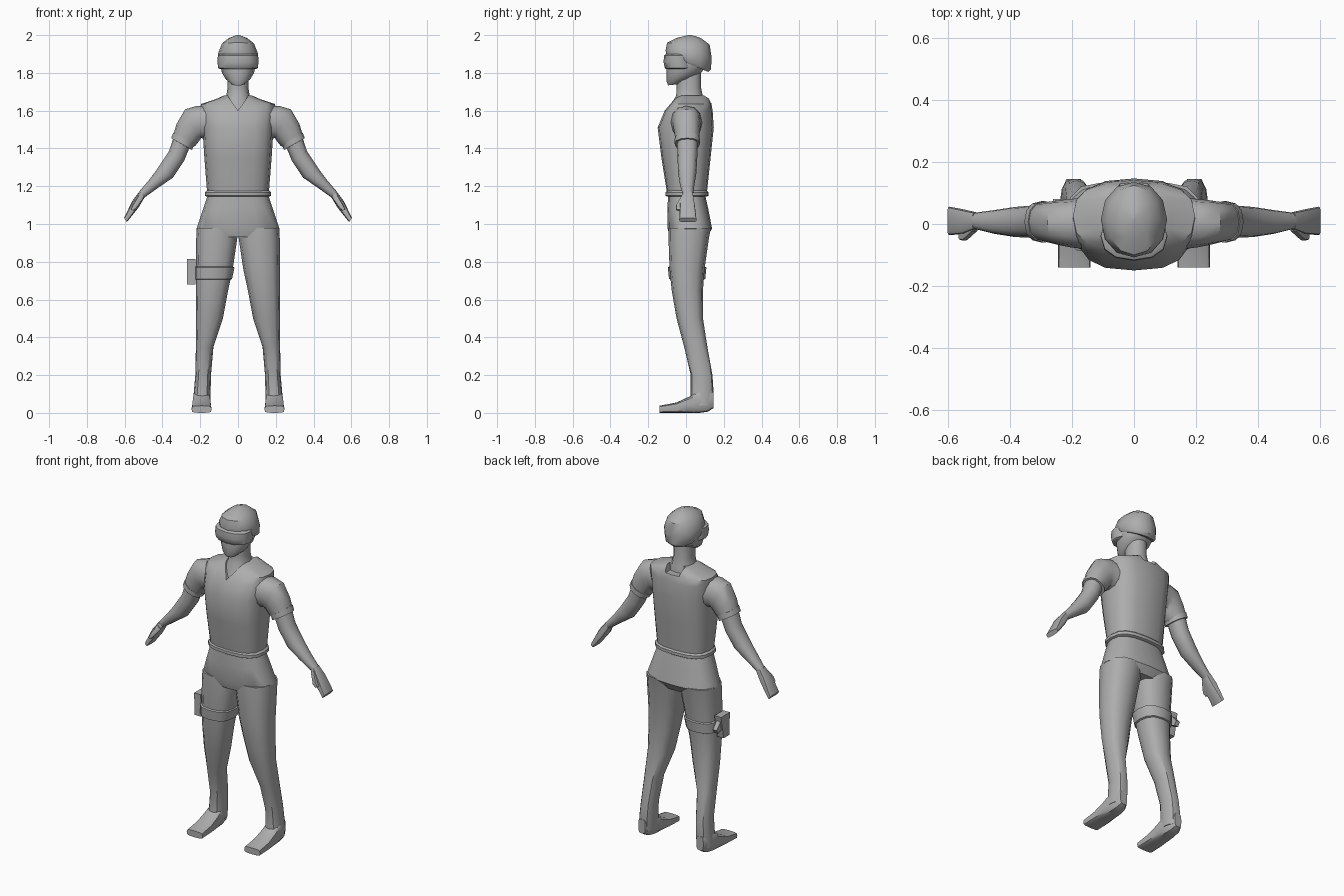
import bpy, bmesh, math
from mathutils import Vector

grey = bpy.data.materials.new("plain grey")
grey.diffuse_color = (0.42, 0.42, 0.42, 1)


def finish(name, bm):
    bmesh.ops.recalc_face_normals(bm, faces=bm.faces)
    me = bpy.data.meshes.new(name)
    bm.to_mesh(me)
    bm.free()
    me.materials.append(grey)
    ob = bpy.data.objects.new(name, me)
    bpy.context.collection.objects.link(ob)
    return ob


def loft(name, rings, n=12, e=2.3, side=1):
    """Skin rounded rings (centre, half-axis u, half-axis v); side=-1 mirrors x."""
    bm = bmesh.new()
    loops = []
    for c, u, v in rings:
        loop = []
        for i in range(n):
            a = 2 * math.pi * i / n
            ca, sa = math.cos(a), math.sin(a)
            p = (Vector(c) + Vector(u) * math.copysign(abs(ca) ** (2 / e), ca)
                 + Vector(v) * math.copysign(abs(sa) ** (2 / e), sa))
            loop.append(bm.verts.new((p.x * side, p.y, p.z)))
        loops.append(loop)
    for a, b in zip(loops, loops[1:]):
        for i in range(n):
            j = (i + 1) % n
            bm.faces.new((a[i], a[j], b[j], b[i]))
    bm.faces.new(loops[0])
    bm.faces.new(loops[-1])
    return finish(name, bm)


def level(z, x0, x1, y0, y1, tilt=0):
    """Horizontal ring; tilt raises the front and lowers the back."""
    return (((x0 + x1) / 2, (y0 + y1) / 2, z), ((x1 - x0) / 2, 0, 0), (0, (y1 - y0) / 2, -tilt))


def wide(z, x, y0, y1, tilt=0):
    return level(z, -x, x, y0, y1, tilt)


def limb(xu, zu, xl, zl, y0, y1):
    """Arm ring between an upper and a lower outline point."""
    return (((xu + xl) / 2, (y0 + y1) / 2, (zu + zl) / 2),
            ((xu - xl) / 2, 0, (zu - zl) / 2), (0, (y1 - y0) / 2, 0))


def upright(y, x0, x1, z0, z1):
    return (((x0 + x1) / 2, y, (z0 + z1) / 2), ((x1 - x0) / 2, 0, 0), (0, 0, (z1 - z0) / 2))


def prism(name, profile, axis, lo, hi):
    """Extrude an outline along x or y."""
    bm = bmesh.new()
    ends = []
    for d in (lo, hi):
        ends.append([bm.verts.new((d, a, b) if axis == 'x' else (a, d, b)) for a, b in profile])
    n = len(profile)
    bm.faces.new(ends[0])
    bm.faces.new(ends[1])
    for i in range(n):
        j = (i + 1) % n
        bm.faces.new((ends[0][i], ends[0][j], ends[1][j], ends[1][i]))
    return finish(name, bm)


# Vest with a V neck in front and a notch behind
vest = loft("vest", [wide(1.16, .163, -.10, .11), wide(1.35, .178, -.13, .13),
                     wide(1.51, .188, -.15, .147), wide(1.60, .198, -.113, .141),
                     wide(1.635, .197, -.085, .135), wide(1.66, .12, -.065, .128),
                     wide(1.68, .075, -.04, .11)], 16, 2.7)
cutters = [prism("neck_cutter", [(-.07, 1.70), (.07, 1.70), (0, 1.60)], 'y', -.2, 0),
           prism("nape_cutter", [(-.06, 1.70), (.06, 1.70), (.045, 1.64), (-.045, 1.64)], 'y', .08, .2)]
bpy.context.view_layer.objects.active = vest
for c in cutters:
    m = vest.modifiers.new("cut", 'BOOLEAN')
    m.operation = 'DIFFERENCE'
    m.object = c
    bpy.ops.object.modifier_apply(modifier=m.name)
for c in cutters:
    bpy.data.objects.remove(c)

loft("vest_hem", [wide(1.145, .166, -.10, .112), wide(1.15, .175, -.108, .12),
                  wide(1.168, .175, -.108, .12), wide(1.178, .164, -.10, .11)], 16, 2.7)

# Neck and upper chest
loft("neck", [wide(1.54, .12, -.10, .10), wide(1.62, .085, -.085, .10),
              wide(1.68, .062, -.052, .088), wide(1.72, .055, -.05, .08),
              wide(1.82, .055, -.05, .08)])

# Head, helmet and goggles
loft("head", [wide(1.737, .03, -.095, -.04, -.003), wide(1.765, .064, -.103, .035, -.01),
              wide(1.80, .085, -.102, .08), wide(1.84, .093, -.102, .11),
              wide(1.90, .093, -.098, .11)], 12, 2.2)
loft("helmet", [wide(1.85, .096, -.098, .118, .045), wide(1.86, .104, -.106, .132, .04),
                wide(1.90, .107, -.108, .136, .02), wide(1.955, .085, -.10, .125, .005),
                wide(1.985, .048, -.05, .078), wide(2.0, .006, .01, .03)], 12, 2.1)
loft("goggles", [wide(1.82, .094, -.105, .03), wide(1.826, .106, -.112, .04),
                 wide(1.858, .108, -.119, .04), wide(1.892, .107, -.116, .04),
                 wide(1.90, .095, -.105, .03)], 12, 2.3)

# Pelvis
loft("hips", [wide(1.16, .158, -.095, .10), wide(1.08, .185, -.098, .118),
              wide(.975, .22, -.097, .138), wide(.93, .17, -.085, .11)], 16, 2.6)

for s, tag in ((1, "left"), (-1, "right")):
    # Sleeve and its cuff
    loft(tag + "_sleeve", [limb(.17, 1.625, .17, 1.45, -.08, .085),
                           limb(.22, 1.625, .195, 1.455, -.075, .08),
                           limb(.28, 1.607, .205, 1.44, -.068, .077),
                           limb(.325, 1.53, .225, 1.415, -.06, .072),
                           limb(.345, 1.465, .243, 1.405, -.055, .07)], side=s)
    loft(tag + "_cuff", [limb(.342, 1.485, .234, 1.418, -.06, .074),
                         limb(.354, 1.455, .243, 1.392, -.06, .074),
                         limb(.345, 1.45, .25, 1.395, -.05, .065)], side=s)
    # Forearm, hand and thumb
    loft(tag + "_forearm", [limb(.338, 1.47, .25, 1.42, -.048, .062),
                            limb(.365, 1.385, .285, 1.335, -.045, .06),
                            limb(.425, 1.295, .345, 1.245, -.042, .055),
                            limb(.475, 1.228, .425, 1.19, -.032, .045),
                            limb(.525, 1.17, .495, 1.14, -.017, .037)], side=s)
    loft(tag + "_hand", [limb(.522, 1.172, .493, 1.143, -.017, .037),
                         limb(.56, 1.122, .528, 1.085, -.032, .046),
                         limb(.603, 1.032, .588, 1.01, -.036, .056)], 12, 4, s)
    loft(tag + "_thumb", [limb(.525, 1.155, .503, 1.13, -.025, .005),
                          limb(.555, 1.105, .535, 1.085, -.054, -.02),
                          limb(.567, 1.078, .553, 1.07, -.052, -.028)], 8, 3, s)
    # Leg
    loft(tag + "_leg", [level(.98, .0, .218, -.093, .133), level(.93, .003, .221, -.093, .122),
                        level(.76, .028, .222, -.087, .098), level(.65, .052, .222, -.076, .09),
                        level(.50, .08, .222, -.05, .09), level(.35, .13, .223, -.01, .113),
                        level(.20, .143, .226, .025, .14), level(.11, .145, .234, .025, .146),
                        level(.04, .147, .238, .02, .14)], 12, 2.5, s)
    # Foot
    loft(tag + "_foot", [upright(.145, .172, .218, .025, .11), upright(.115, .155, .232, .006, .12),
                         upright(.07, .147, .238, 0, .12), upright(.02, .144, .242, 0, .088),
                         upright(-.05, .141, .245, 0, .055), upright(-.14, .14, .246, 0, .038)],
         12, 4, s)

# Thigh strap with holster
loft("thigh_strap", [level(.705, .04, .222, -.08, .092), level(.71, .031, .23, -.09, .102),
                     level(.77, .019, .23, -.096, .108), level(.775, .03, .222, -.088, .098)],
     12, 2.5, -1)
prism("holster", [(-.03, .68), (.025, .68), (.05, .815), (-.035, .815)], 'x', -.27, -.226)
prism("holster_grip", [(.02, .74), (.065, .72), (.08, .745), (.04, .79)], 'x', -.262, -.236)

# Smooth shading with crisp edges
for ob in bpy.context.scene.objects:
    ob.select_set(True)
bpy.context.view_layer.objects.active = vest
bpy.ops.object.shade_smooth_by_angle(angle=math.radians(38))
